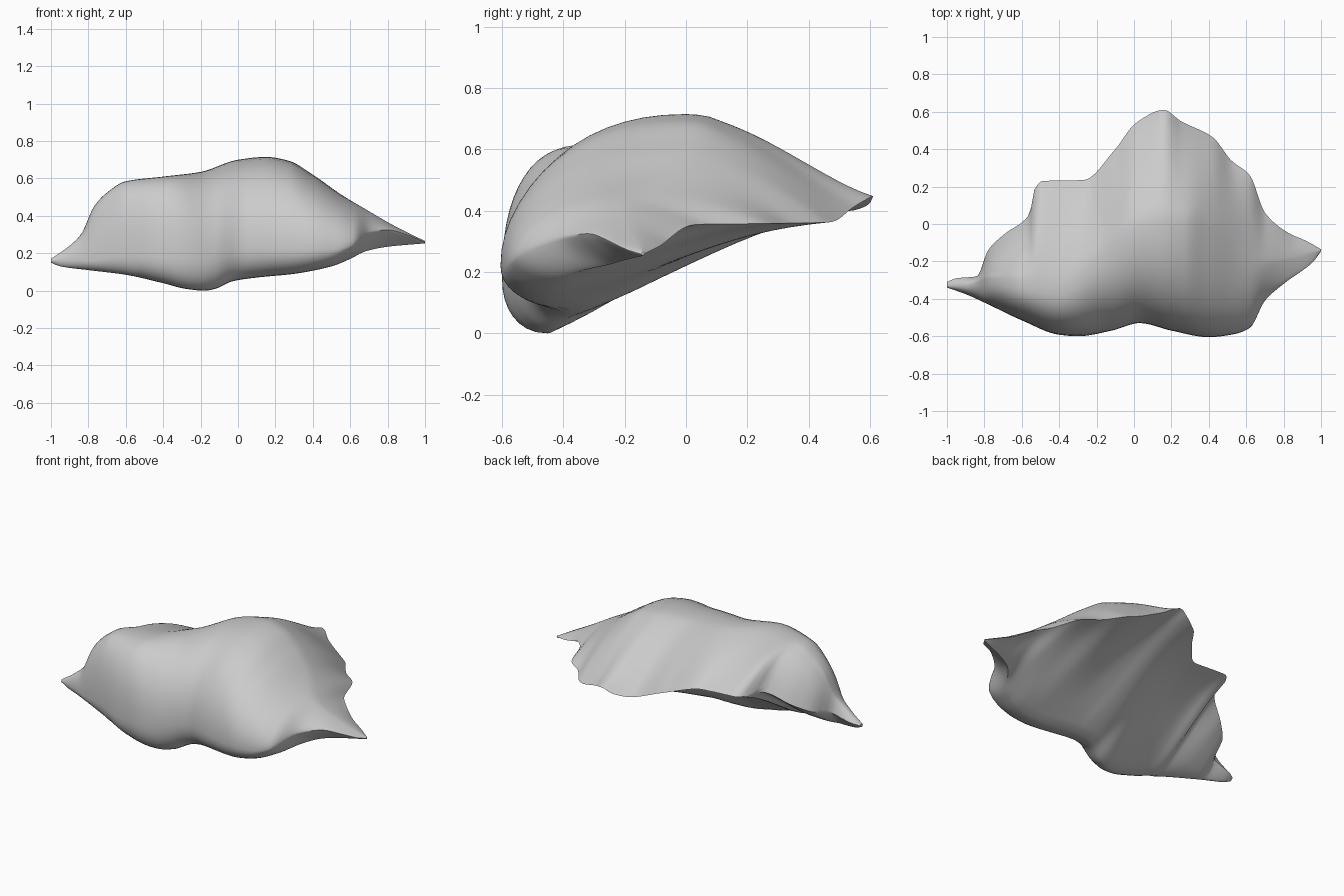
import bpy, bmesh, math

if "Cube" in bpy.data.objects:
    bpy.data.objects.remove(bpy.data.objects["Cube"])

# Guide curves along x: each gives one property of the cross-section
FRONT_Y = [(-1, -.34), (-.9, -.375), (-.8, -.42), (-.6, -.515), (-.4, -.592), (-.3, -.6), (-.12, -.57),
           (.03, -.53), (.2, -.57), (.4, -.605), (.53, -.59), (.62, -.555), (.7, -.41), (.8, -.32),
           (.96, -.2), (1, -.145)]
FRONT_Z = [(-1, .16), (-.8, .16), (-.6, .19), (-.4, .18), (-.2, .18), (0, .23), (.3, .22), (.5, .22),
           (.6, .24), (.7, .31), (.8, .325), (.9, .3), (1, .258)]
CREST_Y = [(-1, -.33), (-.9, -.33), (-.8, -.3), (-.6, -.32), (-.4, -.33), (-.2, -.18), (0, -.03),
           (.15, 0), (.3, 0), (.5, -.06), (.7, -.2), (.85, -.18), (1, -.14)]
CREST_Z = [(-1, .17), (-.92, .225), (-.84, .3), (-.77, .45), (-.7, .525), (-.6, .585), (-.4, .61),
           (-.2, .635), (0, .7), (.15, .715), (.27, .695), (.4, .62), (.55, .515), (.7, .425),
           (.83, .35), (1, .265)]
BACK_Y = [(-1, -.31), (-.95, -.29), (-.84, -.28), (-.78, -.14), (-.7, -.06), (-.56, .05), (-.53, .19),
          (-.49, .23), (-.27, .235), (-.1, .4), (.01, .54), (.16, .61), (.25, .55), (.42, .465),
          (.52, .34), (.62, .26), (.7, .06), (.83, -.05), (.92, -.09), (1, -.135)]
BACK_Z = [(-1, .165), (-.84, .21), (-.78, .26), (-.7, .31), (-.56, .4), (-.5, .42), (-.2, .405),
          (0, .4), (.1, .42), (.16, .448), (.26, .41), (.42, .362), (.72, .355), (.86, .3), (1, .26)]
KEEL_Y = [(-1, -.33), (-.8, -.37), (-.6, -.43), (-.4, -.48), (-.2, -.48), (0, -.42), (.2, -.43),
          (.4, -.44), (.6, -.4), (.75, -.24), (1, -.14)]
KEEL_Z = [(-1, .15), (-.95, .13), (-.8, .11), (-.6, .085), (-.4, .04), (-.28, .01), (-.18, .0), (-.12, .01),
          (-.03, .05), (.1, .07), (.3, .09), (.5, .13), (.6, .17), (.68, .21), (.8, .235), (1, .253)]
N_FRONT, N_BACK, N_UNDER, N_KEEL = 14, 16, 14, 8


def sample(pts, x):
    """Monotone Hermite interpolation of a guide curve."""
    d = [(b[1] - a[1]) / (b[0] - a[0]) for a, b in zip(pts, pts[1:])]
    m = [d[0]] + [2 * a * b / (a + b) if a * b > 0 else 0 for a, b in zip(d, d[1:])] + [d[-1]]
    i = 0
    while i < len(pts) - 2 and x > pts[i + 1][0]:
        i += 1
    h = pts[i + 1][0] - pts[i][0]
    t = (x - pts[i][0]) / h
    return (pts[i][1] * (1 + 2 * t) * (1 - t) ** 2 + h * m[i] * t * (1 - t) ** 2
            + pts[i + 1][1] * t * t * (3 - 2 * t) + h * m[i + 1] * t * t * (t - 1))


def smoothstep(t):
    return t * t * (3 - 2 * t)


def arc(y0, z0, y1, z1, n, power):
    """Quarter superellipse from the first point to a level crest, without the last point."""
    angles = [math.pi / 2 * k / n for k in range(n)]
    return [(y1 + (y0 - y1) * math.cos(a) ** (2 / power),
             z0 + (z1 - z0) * math.sin(a) ** (2 / power)) for a in angles]


def section(x):
    yf, zf, yt, zt, yk, zk, yb, zb = (sample(c, x) for c in
        (FRONT_Y, FRONT_Z, CREST_Y, CREST_Z, BACK_Y, BACK_Z, KEEL_Y, KEEL_Z))
    w = yk - yf
    yt = min(max(yt, yf + .2 * w), yk - .2 * w)
    yb = min(max(yb, yf + .15 * w), yk - .2 * w)
    zt = max(zt, zf + .003, zk + .002)
    # the rim gets sharper towards the right tip, the left hump is fuller
    p_top = sample([(-1, 2), (-.7, 2.4), (-.35, 2.5), (-.1, 2.2), (.5, 2.15), (.72, 1.5), (1, 1.4)], x)
    p_keel = sample([(-1, 1.6), (-.5, 2.2), (.45, 2.2), (.72, 1.2), (1, 1.2)], x)
    p_back = sample([(-1, 2.2), (-.6, 2.2), (-.4, 1.7), (1, 1.7)], x)
    peak = max(0, 1 - abs(x - .16) / .3)                       # how close to the pointed back tip
    left = sample([(-1, 1), (-.65, 1), (-.45, 0), (1, 0)], x)  # rounded wall on the left side
    ring = arc(yf, zf, yt, zt, N_FRONT, p_top)                 # front face up to the crest
    for k in range(N_BACK):                                    # crest falling to the back rim
        t = k / N_BACK
        f = peak * (.6 * smoothstep(t) + .4 * t * t) + (1 - peak) * t ** p_back
        ring.append((yt + (yk - yt) * t, zt + (zk - zt) * f))
    for k in range(N_UNDER):                                   # arched, sloping underside
        t = k / N_UNDER
        arch = .5 * smoothstep(1 - t) + .5 * (1 - t ** 1.7)
        f = left * (1 - t) ** 1.3 + (1 - left) * arch
        ring.append((yk + (yb - yk) * t, zb + (zk - zb) * f))
    keel = arc(yf, zf, yb, zb, N_KEEL, p_keel)                 # rounded lower front
    return ring + [(yb, zb)] + keel[:0:-1]


# Loft the cross-sections into one closed body
bm = bmesh.new()
N = 120
rings = [[bm.verts.new((-1 + 2 * i / N, y, z)) for y, z in section(-1 + 2 * i / N)] for i in range(N + 1)]
for a, b in zip(rings, rings[1:]):
    for k in range(len(a)):
        j = (k + 1) % len(a)
        bm.faces.new((a[k], a[j], b[j], b[k]))
bm.faces.new(rings[0])
bm.faces.new(rings[-1][::-1])
bmesh.ops.recalc_face_normals(bm, faces=bm.faces)

# Relax the back slope and underside, keeping the rim, crest and front fixed
rim = N_FRONT + N_BACK
soft = [v for r in rings[12:-10] for v in r[N_FRONT + 3:rim] + r[rim + 1:rim + N_UNDER - 3]]
for _ in range(15):
    bmesh.ops.smooth_vert(bm, verts=soft, factor=.5, use_axis_x=False, use_axis_y=False, use_axis_z=True)

mesh = bpy.data.meshes.new("draped_body")
bm.to_mesh(mesh)
bm.free()
body = bpy.data.objects.new("draped_body", mesh)
bpy.context.collection.objects.link(body)
bpy.context.view_layer.objects.active = body
body.select_set(True)
bpy.ops.object.shade_smooth_by_angle(angle=math.radians(40))
